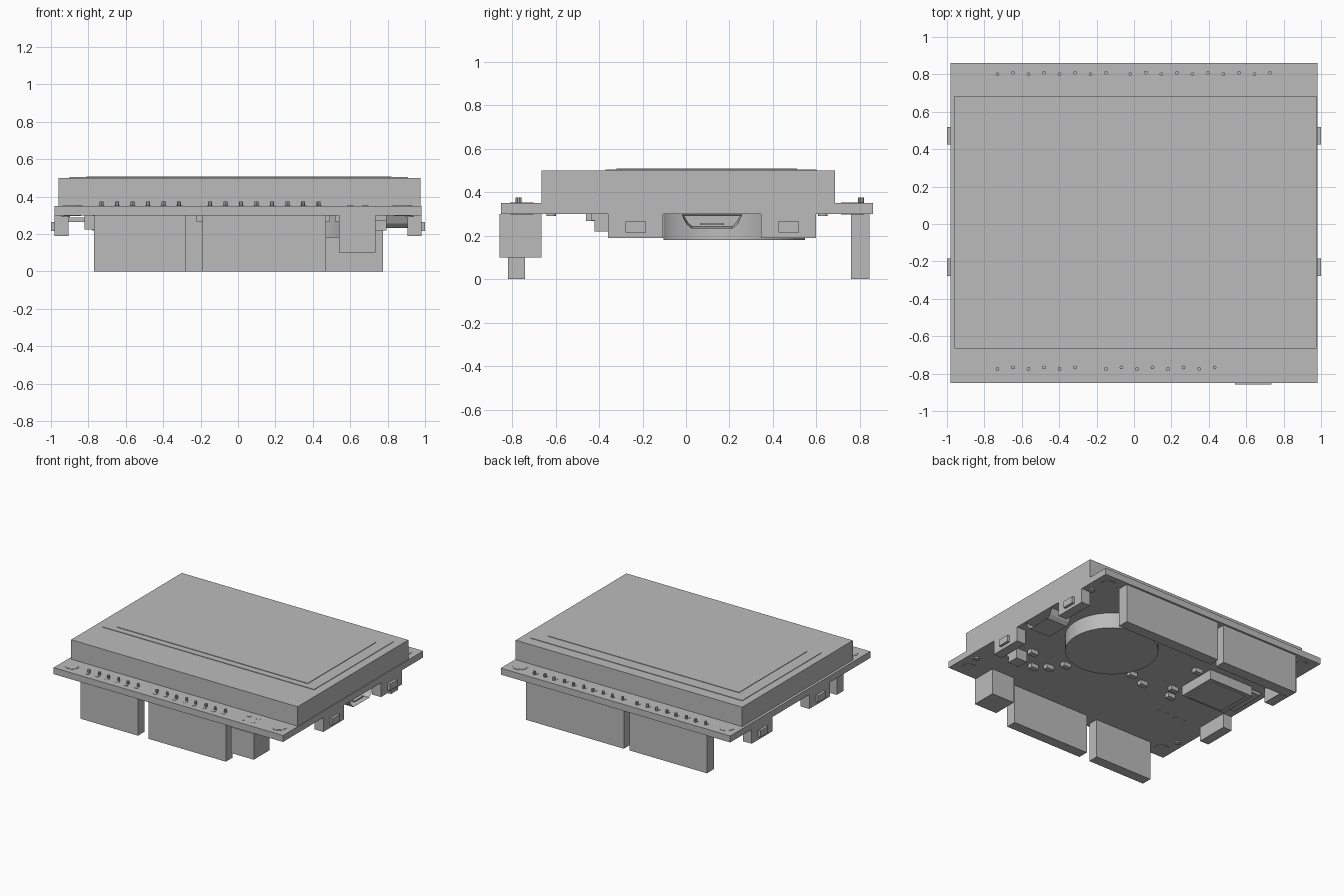
import bpy, bmesh, math

cube = bpy.data.objects.get("Cube")
if cube:
    bpy.data.objects.remove(cube, do_unlink=True)

grey = bpy.data.materials.new("plain_grey")
grey.use_nodes = True
colour = (0.5, 0.5, 0.5, 1)
grey.diffuse_color = colour
grey.node_tree.nodes["Principled BSDF"].inputs["Base Color"].default_value = colour


def finish(name, bm):
    mesh = bpy.data.meshes.new(name)
    bm.to_mesh(mesh)
    bm.free()
    mesh.materials.append(grey)
    obj = bpy.data.objects.new(name, mesh)
    bpy.context.collection.objects.link(obj)
    return obj


def add_box(bm, x0, x1, y0, y1, z0, z1):
    for v in bmesh.ops.create_cube(bm, size=1)["verts"]:
        v.co.x = x1 if v.co.x > 0 else x0
        v.co.y = y1 if v.co.y > 0 else y0
        v.co.z = z1 if v.co.z > 0 else z0


def add_cylinder(bm, x, y, r, z0, z1, sides=16):
    made = bmesh.ops.create_cone(bm, cap_ends=True, segments=sides,
                                 radius1=r, radius2=r, depth=z1 - z0)
    bmesh.ops.translate(bm, verts=made["verts"], vec=(x, y, (z0 + z1) / 2))


def box(name, *extent):
    bm = bmesh.new()
    add_box(bm, *extent)
    return finish(name, bm)


def smooth(obj):
    bpy.ops.object.select_all(action="DESELECT")
    obj.select_set(True)
    bpy.context.view_layer.objects.active = obj
    bpy.ops.object.shade_smooth_by_angle(angle=math.radians(35))


BOTTOM, TOP = 0.30, 0.35

# Circuit board, display module and its two thin glass layers
box("circuit_board", -0.98, 0.98, -0.85, 0.86, BOTTOM, TOP)
box("display_body", -0.96, 0.975, -0.665, 0.685, TOP, 0.50)
box("display_glass", -0.90, 0.91, -0.37, 0.60, 0.50, 0.504)
box("display_active_area", -0.81, 0.82, -0.32, 0.51, 0.504, 0.508)

# Header sockets under the board
box("front_header_short", -0.77, -0.28, -0.82, -0.74, 0, BOTTOM)
box("front_header_long", -0.19, 0.47, -0.82, -0.74, 0, BOTTOM)
box("back_header_short", -0.77, -0.11, 0.76, 0.845, 0, BOTTOM)
box("back_header_long", -0.06, 0.775, 0.76, 0.845, 0, BOTTOM)
box("programming_socket", 0.54, 0.735, -0.857, -0.665, 0.10, BOTTOM)

# Rows of soldered pins: first x, count, row side
pins, pads = bmesh.new(), bmesh.new()
for start, count, side in ((-0.73, 6, -1), (-0.15, 8, -1),
                           (-0.73, 8, 1), (-0.02, 10, 1)):
    for i in range(count):
        x = start + i * 0.083
        shift = 0.008 * (i % 2)
        y = 0.783 + shift if side > 0 else -0.793 + shift
        add_cylinder(pads, x, y, 0.017, TOP - 0.01, TOP + 0.002, 12)
        add_cylinder(pins, x, y + 0.018, 0.010, TOP - 0.01, 0.375, 8)
for x in (0.60, 0.68):
    for y in (-0.72, -0.79):
        add_cylinder(pads, x, y, 0.017, TOP - 0.01, TOP + 0.002, 12)
# Contact row on the underside
for i in range(4):
    add_cylinder(pads, -0.53 - i * 0.077, -0.365, 0.015, BOTTOM - 0.004, BOTTOM + 0.01, 12)
finish("header_pins", pins)
finish("solder_pads", pads)

# Corner mounting rings with centre plugs, and display pegs
rings, pegs = bmesh.new(), bmesh.new()
for x in (-0.885, 0.88):
    for y in (-0.755, 0.765):
        add_cylinder(rings, x, y, 0.053, BOTTOM - 0.002, TOP + 0.002, 32)
        add_cylinder(rings, x, y, 0.046, BOTTOM - 0.003, TOP + 0.003, 32)
    for y in (-0.62, 0.63):
        add_cylinder(pegs, x * 1.04, y, 0.022, BOTTOM - 0.01, BOTTOM + 0.01)
smooth(finish("mounting_rings", rings))
smooth(finish("display_pegs", pegs))

# Side push buttons, two on each side
for side, label in ((1, "left"), (-1, "right")):
    for y, place in ((-0.232, "front"), (0.472, "back")):
        xs = sorted((side * 0.905, side * 0.98))
        box(f"{label}_{place}_button_body", *xs, y - 0.127, y + 0.127, 0.19, BOTTOM)
        xs = sorted((side * 0.97, side))
        box(f"{label}_{place}_button_nub", *xs, y - 0.047, y + 0.047, 0.215, 0.265)

# Coin cell
bm = bmesh.new()
add_cylinder(bm, 0.39, 0.222, 0.326, 0.18, BOTTOM, 64)
smooth(finish("coin_cell", bm))

# Small data port with a tapered, hollow shell
bm = bmesh.new()
outline = [(-0.02, 0.298), (0.26, 0.298), (0.24, 0.255), (0.215, 0.232),
           (0.025, 0.232), (0.0, 0.255)]
face = bm.faces.new([bm.verts.new((0.795, y, z)) for y, z in outline])
made = bmesh.ops.extrude_face_region(bm, geom=[face])
bmesh.ops.translate(bm, verts=[v for v in made["geom"] if isinstance(v, bmesh.types.BMVert)],
                    vec=(0.175, 0, 0))
bmesh.ops.recalc_face_normals(bm, faces=bm.faces)
mouth = max(bm.faces, key=lambda f: f.calc_center_median().x)
bmesh.ops.inset_region(bm, faces=[mouth], thickness=0.010)
bmesh.ops.translate(bm, verts=mouth.verts, vec=(-0.12, 0, 0))
finish("data_port_shell", bm)
box("data_port_tongue", 0.84, 0.95, 0.065, 0.175, 0.250, 0.258)

# Memory card holder and protruding card
box("card_holder", -0.82, -0.44, 0.0, 0.31, 0.225, BOTTOM)
box("card_holder_lid", -0.78, -0.47, 0.02, 0.29, 0.218, 0.23)
box("memory_card", -0.905, -0.80, 0.01, 0.30, 0.265, 0.287)

# Power connector and small surface parts
box("power_connector", 0.70, 0.795, -0.42, -0.33, 0.22, BOTTOM)
box("power_connector_flange", 0.70, 0.795, -0.435, -0.42, 0.27, BOTTOM)
chips = bmesh.new()
for x, y in ((0.68, -0.29), (0.55, -0.44), (0.46, -0.38), (0.39, -0.28),
             (-0.05, -0.08), (-0.19, -0.13), (-0.37, 0.25), (-0.40, -0.05),
             (-0.45, -0.14)):
    add_box(chips, x - 0.032, x + 0.032, y - 0.02, y + 0.02, 0.268, BOTTOM)
finish("surface_components", chips)
